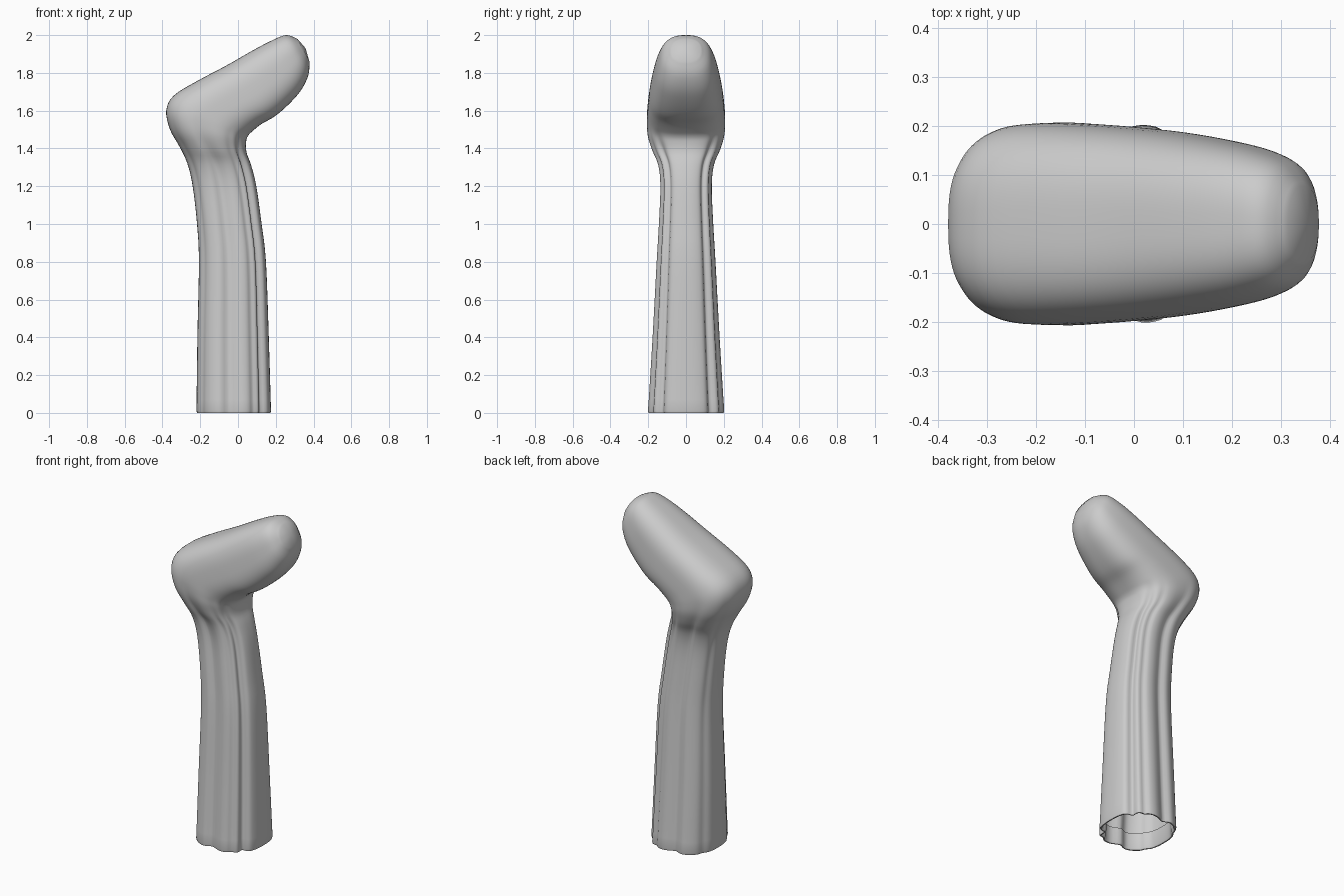
import bpy, bmesh, math
from mathutils import Vector

if "Cube" in bpy.data.objects:
    bpy.data.objects.remove(bpy.data.objects["Cube"])

SIDES, STEPS = 96, 4

# Ring stations: outer edge x, z, inner edge x, z, half width in y, fold strength, boxiness
RINGS = [
    (-.220, .00, .175, .00, .205, 1, 2.5), (-.215, .40, .163, .40, .180, 1, 2.5),
    (-.207, .80, .148, .80, .158, 1, 2.5), (-.217, 1.0, .125, 1.0, .146, 1, 2.5),
    (-.240, 1.2, .097, 1.2, .138, 1, 2.5), (-.268, 1.32, .070, 1.31, .150, .9, 2.5),
    (-.310, 1.41, .045, 1.38, .182, .6, 2.5), (-.360, 1.50, .043, 1.435, .203, .3, 2.6),
    (-.380, 1.60, .052, 1.465, .208, .1, 2.7), (-.340, 1.68, .075, 1.49, .206, 0, 2.8),
    (-.220, 1.755, .125, 1.53, .200, 0, 2.9), (-.060, 1.84, .195, 1.57, .189, 0, 2.9),
    (.080, 1.92, .270, 1.635, .172, 0, 2.8), (.180, 1.972, .335, 1.71, .152, 0, 2.7),
    (.255, 2.0, .373, 1.79, .124, 0, 2.5), (.315, 1.98, .378, 1.86, .078, 0, 2.3),
]
# Lengthwise cloth folds: angle, depth, angular width (degrees)
FOLDS = [(40, .15, 8), (64, .06, 6), (97, .13, 8), (150, .04, 8),
         (-40, .15, 8), (-62, .06, 6), (-95, .13, 8), (-146, .04, 8)]


def catmull(a, b, c, d, t):
    return [.5 * (2 * q + (r - p) * t + (2 * p - 5 * q + 4 * r - s) * t * t
                  + (3 * q - p - 3 * r + s) * t ** 3)
            for p, q, r, s in zip(a, b, c, d)]


def fold_scale(angle, strength):
    cut = 0
    for centre, depth, width in FOLDS:
        off = (math.degrees(angle) - centre + 180) % 360 - 180
        cut += depth * math.exp(-(off / width) ** 2)
    return 1 - cut * strength


def ring_points(station, scale=1.0, lift=0.0):
    ox, oz, ix, iz, w, fold, box = station
    mid = Vector(((ox + ix) / 2, 0, (oz + iz) / 2 + lift))
    half = Vector(((ix - ox) / 2, 0, (iz - oz) / 2))
    pts = []
    for i in range(SIDES):
        a = 2 * math.pi * i / SIDES
        c, s = math.cos(a), math.sin(a)
        k = fold_scale(a, max(0, fold)) * scale
        u = math.copysign(abs(c) ** (2 / box), c) * k
        v = math.copysign(abs(s) ** (2 / box), s) * k
        pts.append(mid + half * u + Vector((0, w * v, 0)))
    return pts


# Rolled inner hem, then the outer skin up through the bend to the tip
rows = [ring_points(RINGS[0], .91, .10), ring_points(RINGS[0], .92, .012),
        ring_points(RINGS[0], .95, 0), ring_points(RINGS[0], .985, 0),
        ring_points(RINGS[0], 1, .012)]
last = len(RINGS) - 1
for i in range(last):
    quad = [RINGS[min(max(i + k, 0), last)] for k in (-1, 0, 1, 2)]
    for s in range(1, STEPS + 1):
        rows.append(ring_points(catmull(*quad, s / STEPS)))

bm = bmesh.new()
loops = [[bm.verts.new(p) for p in row] for row in rows]
for lo, hi in zip(loops, loops[1:]):
    for i in range(SIDES):
        j = (i + 1) % SIDES
        bm.faces.new((lo[i], lo[j], hi[j], hi[i]))
tip = bm.verts.new((.358, 0, 1.93))
for i in range(SIDES):
    bm.faces.new((loops[-1][i], loops[-1][(i + 1) % SIDES], tip))
bmesh.ops.recalc_face_normals(bm, faces=bm.faces)

mesh = bpy.data.meshes.new("bent_sleeve")
bm.to_mesh(mesh)
bm.free()
sleeve = bpy.data.objects.new("bent_sleeve", mesh)
bpy.context.collection.objects.link(sleeve)
bpy.context.view_layer.objects.active = sleeve
sleeve.select_set(True)
bpy.ops.object.shade_smooth_by_angle(angle=math.radians(60))
